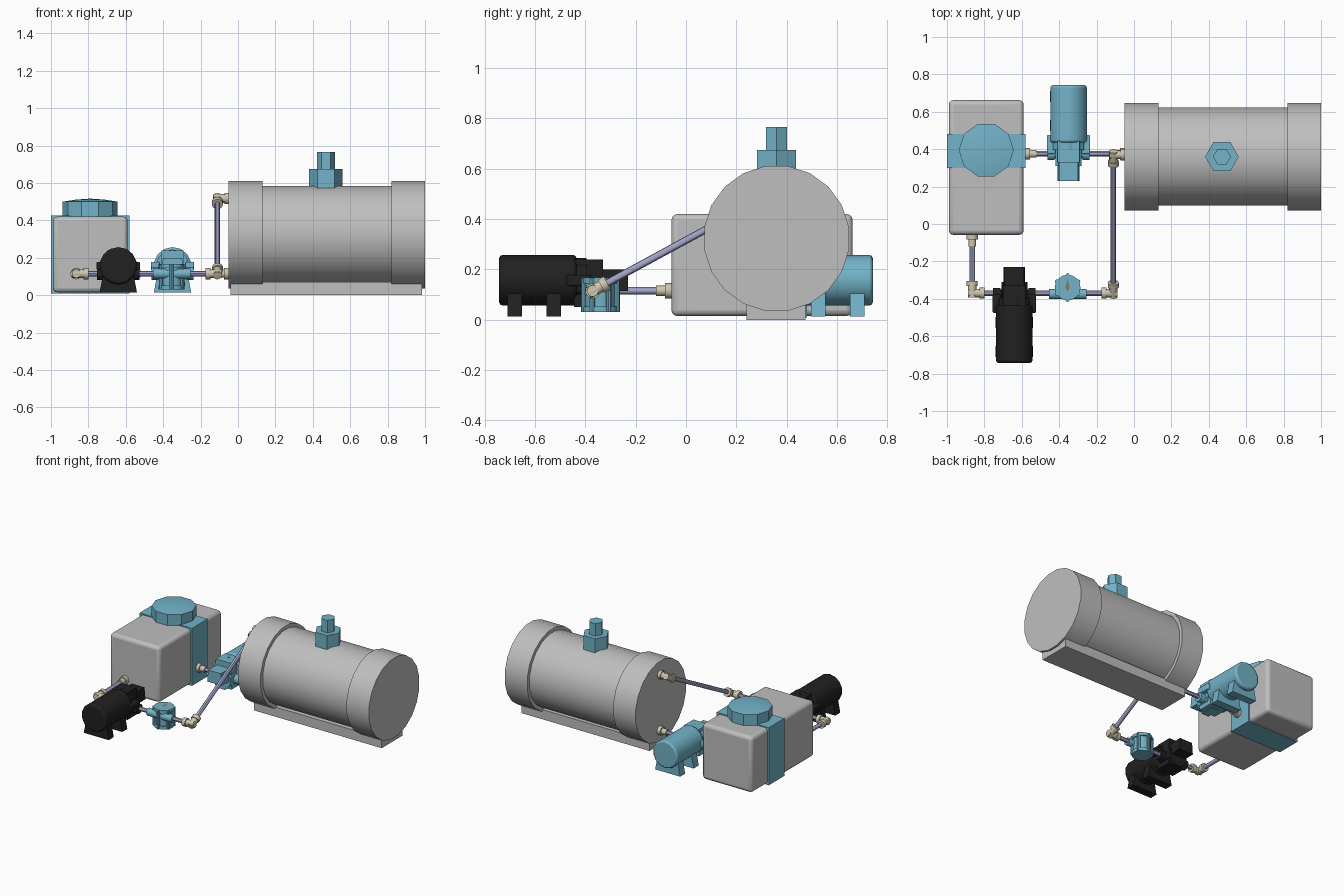
import bpy
import bmesh
from math import radians, cos, sin, pi
from mathutils import Vector, Matrix

cube = bpy.data.objects.get("Cube")
if cube:
    bpy.data.objects.remove(cube, do_unlink=True)


def material(name, r, g, b):
    m = bpy.data.materials.new(name)
    m.diffuse_color = (r, g, b, 1)
    m.use_nodes = True
    m.node_tree.nodes["Principled BSDF"].inputs["Base Color"].default_value = (r, g, b, 1)
    return m


GREY = material("tank grey", 0.52, 0.52, 0.52)
BLUE = material("fitting blue", 0.17, 0.45, 0.58)
BLACK = material("pump black", 0.015, 0.015, 0.015)
LILAC = material("pipe lilac", 0.36, 0.36, 0.58)
BEIGE = material("joint beige", 0.62, 0.56, 0.43)
BROWN = material("needle brown", 0.25, 0.2, 0.12)


def finish(bm, name, mat, bevel=0, segments=2, angle=30):
    mesh = bpy.data.meshes.new(name)
    bm.to_mesh(mesh)
    bm.free()
    ob = bpy.data.objects.new(name, mesh)
    bpy.context.collection.objects.link(ob)
    mesh.materials.append(mat)
    if bevel:
        mod = ob.modifiers.new("Bevel", "BEVEL")
        mod.width, mod.segments = bevel, segments
        mod.limit_method, mod.angle_limit = "ANGLE", radians(50)
    bpy.ops.object.select_all(action="DESELECT")
    ob.select_set(True)
    bpy.context.view_layer.objects.active = ob
    bpy.ops.object.shade_smooth_by_angle(angle=radians(angle))
    return ob


def rod(name, mat, start, end, r, sides=14, r2=None, turn=0, **kw):
    """Cylinder or cone from start to end."""
    a, b = Vector(start), Vector(end)
    axis = b - a
    place = (Matrix.Translation((a + b) / 2) @ axis.to_track_quat("Z", "Y").to_matrix().to_4x4()
             @ Matrix.Rotation(radians(turn), 4, "Z"))
    bm = bmesh.new()
    bmesh.ops.create_cone(bm, cap_ends=True, segments=sides, radius1=r,
                          radius2=r if r2 is None else r2, depth=axis.length, matrix=place)
    return finish(bm, name, mat, **kw)


def box(name, mat, x, y, z, top=1, **kw):
    """Box from three ranges; top scales the upper face in x."""
    bm = bmesh.new()
    bmesh.ops.create_cube(bm, size=1)
    mid = sum(x) / 2
    for v in bm.verts:
        px, py, pz = (rng[0] if c < 0 else rng[1] for c, rng in zip(v.co, (x, y, z)))
        v.co = (mid + (px - mid) * (top if v.co.z > 0 else 1), py, pz)
    return finish(bm, name, mat, **kw)


def joint(name, corner, *directions):
    """Pipe joint with a collared socket along each direction."""
    c = Vector(corner)
    for i, d in enumerate(directions):
        d = Vector(d).normalized()
        rod(f"{name}_socket_{i + 1}", BEIGE, c - d * 0.022, c + d * 0.05, 0.023)
        rod(f"{name}_collar_{i + 1}", BEIGE, c + d * 0.038, c + d * 0.065, 0.03)


def nozzle(name, wall, direction):
    w, d = Vector(wall), Vector(direction)
    rod(name + "_flange", BEIGE, w, w + d * 0.028, 0.031)
    rod(name + "_neck", BEIGE, w + d * 0.02, w + d * 0.065, 0.021)


# Large round tank
TY, TZ = 0.36, 0.323
rod("tank_body", GREY, (0.0, TY, TZ), (0.95, TY, TZ), 0.265, 20, turn=9)
for name, x0, x1 in (("tank_left_band", 0.82, 1.0), ("tank_right_band", -0.05, 0.13)):
    rod(name, GREY, (x0, TY, TZ), (x1, TY, TZ), 0.291, 20, turn=9)
box("tank_base", GREY, (-0.04, 0.985), (0.24, 0.475), (0, 0.07))
rod("filler_nut", BLUE, (0.47, TY, 0.55), (0.47, TY, 0.675), 0.09, 6, turn=30)
rod("filler_neck", BLUE, (0.47, TY, 0.66), (0.47, TY, 0.765), 0.048, 6, turn=30)

# Square tank with strap and domed lid
BX, BY = -0.79, 0.395
box("square_tank", GREY, (-0.99, -0.59), (-0.058, 0.662), (0.015, 0.42), bevel=0.024, segments=3)
box("tank_strap", BLUE, (-1.0, -0.58), (0.3, 0.48), (0.01, 0.427))
rod("lid", BLUE, (BX, BY, 0.42), (BX, BY, 0.5), 0.147, 10, turn=18)
rod("lid_slope", BLUE, (BX, BY, 0.5), (BX, BY, 0.511), 0.147, 10, r2=0.075, turn=18)
rod("lid_crown", BLUE, (BX, BY, 0.511), (BX, BY, 0.516), 0.075, 10, r2=0.005, turn=18)


def pump(name, mat, x, y, s):
    """Pump whose motor extends from y in direction s."""
    def span(a, b):
        return tuple(sorted((y + s * a, y + s * b)))

    def along(a, b, z):
        return (x, y + s * a, z), (x, y + s * b, z)

    rod(name + "_motor", mat, *along(0.06, 0.367, 0.157), 0.1, 14, bevel=0.012)
    for i, a in enumerate((0.122, 0.277)):
        box(f"{name}_foot_{i + 1}", mat, (x - 0.1, x + 0.1), span(a, a + 0.058), (0.013, 0.12), top=0.8)
    rod(name + "_flange", mat, *along(0.02, 0.07, 0.157), 0.088, 12)
    for i, side in enumerate((-1, 1)):
        box(f"{name}_lug_{i + 1}", mat, tuple(sorted((x + side * 0.07, x + side * 0.116))),
            span(0.0, 0.1), (0.135, 0.178), bevel=0.006)
        rod(f"{name}_port_collar_{i + 1}", mat, (x + side * 0.075, y, 0.115),
            (x + side * 0.113, y, 0.115), 0.034)
    rod(name + "_port", mat, (x - 0.1, y, 0.115), (x + 0.1, y, 0.115), 0.026)
    box(name + "_head", mat, (x - 0.066, x + 0.066), span(-0.045, 0.07), (0.05, 0.24), top=0.9)
    box(name + "_head_front", mat, (x - 0.058, x + 0.058), span(-0.145, -0.04), (0.115, 0.2), top=0.88)
    rod(name + "_chamber", mat, *along(-0.065, 0.04, 0.115), 0.075, 8, turn=22.5)


pump("black_pump", BLACK, -0.64, -0.375, -1)
pump("blue_pump", BLUE, -0.35, 0.375, 1)

# Flow gauge with bolts and needle
GX, GY = -0.355, -0.34
rod("gauge_body", BLUE, (GX, GY, 0.035), (GX, GY, 0.15), 0.06, 16)
for name, z in (("gauge_bottom", 0.03), ("gauge_top", 0.145)):
    rod(name, BLUE, (GX, GY, z), (GX, GY, z + 0.022), 0.069, 16)
for i in range(6):
    a = 2 * pi * i / 6 + pi / 6
    px, py = GX + 0.066 * cos(a), GY + 0.066 * sin(a)
    rod(f"gauge_bolt_{i + 1}", BLUE, (px, py, 0.03), (px, py, 0.165), 0.011, 8)
rod("gauge_port", BLUE, (GX - 0.1, -0.375, 0.115), (GX + 0.1, -0.375, 0.115), 0.027)
needle = bmesh.new()
needle.faces.new([needle.verts.new((GX + px, GY + py, 0.171))
                  for px, py in ((0, -0.02), (0.012, 0), (0, 0.045), (-0.012, 0))])
finish(needle, "gauge_needle", BROWN)

# Pipe runs
PZ = 0.115
low, high = Vector((-0.11, -0.37, PZ)), Vector((-0.11, 0.37, 0.517))
rise = high - low
pipes = (
    ("tank_outlet_pipe", (-0.865, -0.07, PZ), (-0.865, -0.37, PZ)),
    ("front_pipe", (-0.865, -0.37, PZ), (-0.11, -0.37, PZ)),
    ("rising_pipe", low, high),
    ("rear_pipe", (-0.59, 0.375, PZ), (-0.05, 0.375, PZ)),
)
for name, a, b in pipes:
    rod(name, LILAC, a, b, 0.0145, 12)

# Joints and nozzles
joint("front_right_elbow", (-0.865, -0.37, PZ), (1, 0, 0), (0, 1, 0))
joint("front_left_elbow", low, (-1, 0, 0), rise)
joint("upper_elbow", high, (1, 0, 0), -rise)
nozzle("square_tank_front", (-0.865, -0.055, PZ), (0, -1, 0))
nozzle("square_tank_side", (-0.585, 0.375, PZ), (1, 0, 0))
nozzle("round_tank_lower", (-0.048, 0.375, PZ), (-1, 0, 0))
